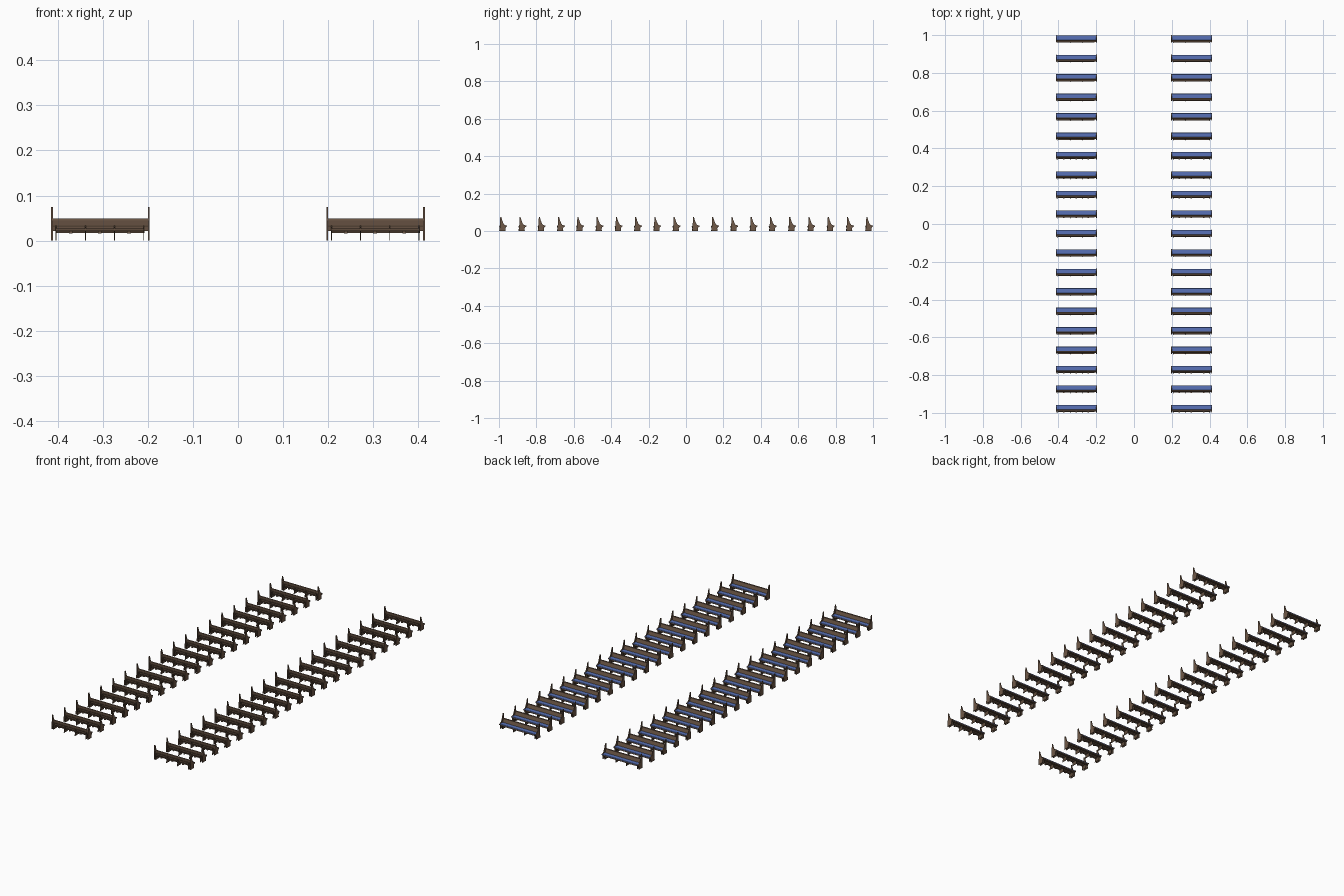
import bpy

if "Cube" in bpy.data.objects:
    bpy.data.objects.remove(bpy.data.objects["Cube"])

ROWS = 20
DEPTH = 0.043
PITCH = (2 - DEPTH) / (ROWS - 1)
W = 0.218           # pew width
CX = 0.305          # pew centre in x


def material(name, rgb):
    m = bpy.data.materials.new(name)
    m.diffuse_color = (*rgb, 1)
    m.use_nodes = True
    m.node_tree.nodes["Principled BSDF"].inputs["Base Color"].default_value = m.diffuse_color
    return m


wood = material("wood", (0.16, 0.10, 0.065))
dark = material("dark_wood", (0.11, 0.07, 0.045))
blue = material("blue_fabric", (0.10, 0.17, 0.48))


def slab(profile, x0, x1, verts, faces):
    """Extrude a (y, z) outline along x."""
    n, b = len(profile), len(verts)
    verts += [(x, y, z) for x in (x0, x1) for y, z in profile]
    faces.append([b + i for i in reversed(range(n))])
    faces.append([b + n + i for i in range(n)])
    for i in range(n):
        j = (i + 1) % n
        faces.append([b + i, b + j, b + n + j, b + n + i])


def part(name, profile, spans, mat):
    """One part of a pew, repeated down the nave with an array."""
    verts, faces = [], []
    for side in (-CX, CX):
        for x0, x1 in spans:
            slab(profile, side + x0, side + x1, verts, faces)
    me = bpy.data.meshes.new(name)
    me.from_pydata(verts, [], faces)
    me.materials.append(mat)
    ob = bpy.data.objects.new(name, me)
    ob.location.y = -1
    bpy.context.collection.objects.link(ob)
    arr = ob.modifiers.new("rows", 'ARRAY')
    arr.count = ROWS
    arr.use_relative_offset = False
    arr.use_constant_offset = True
    arr.constant_offset_displace = (0, PITCH, 0)
    return ob


def box(y0, y1, z0, z1):
    return [(y0, z0), (y1, z0), (y1, z1), (y0, z1)]


h = W / 2
inner = [(-h + 0.003, h - 0.003)]

# tall end panels with a sweeping front edge
part("end_panel",
     [(0.003, 0), (0.035, 0), (0.034, 0.012), (0.036, 0.020), (0.043, 0.024),
      (0.043, 0.028), (0.030, 0.032), (0.024, 0.040), (0.018, 0.055),
      (0.012, 0.075), (0.007, 0.075), (0.006, 0.040)],
     [(-h, -h + 0.004), (h - 0.004, h)], wood)

# sloping backrest, its cap rail and mid rail
part("backrest", [(0.014, 0.022), (0.018, 0.022), (0.012, 0.047), (0.009, 0.047)],
     inner, wood)
part("cap_rail", box(0.007, 0.014, 0.045, 0.049), inner, wood)
part("mid_rail", [(0.010, 0.030), (0.013, 0.030), (0.012, 0.034), (0.009, 0.034)],
     inner, dark)

# seat board, front rail and cushion
part("seat", box(0.014, 0.041, 0.021, 0.025), inner, wood)
part("seat_front_rail", box(0.034, 0.037, 0.017, 0.021),
     [(-h + 0.011, h - 0.011)], dark)
part("cushion",
     [(0.018, 0.025), (0.041, 0.025), (0.042, 0.027), (0.041, 0.029),
      (0.018, 0.029)], inner, blue)

# book rack behind the backrest
part("rack_shelf", box(0.005, 0.015, 0.020, 0.022),
     [(-h + 0.010, h - 0.012)], wood)
part("rack_rail", box(0.004, 0.006, 0.023, 0.027),
     [(-h + 0.010, h - 0.012)], dark)
xs = [-h + 0.011 + i * 0.0647 for i in range(4)]
part("rack_block", box(0.003, 0.012, 0.016, 0.020),
     [(x + 0.028, x + 0.036) for x in xs[:3]], wood)

# thin support legs
part("support_leg",
     [(0.001, 0), (0.034, 0), (0.034, 0.021), (0.016, 0.021), (0.012, 0.034),
      (0.010, 0.034), (0.004, 0.028), (0.0, 0.022), (0.004, 0.016)],
     [(x - 0.001, x + 0.001) for x in xs], dark)
